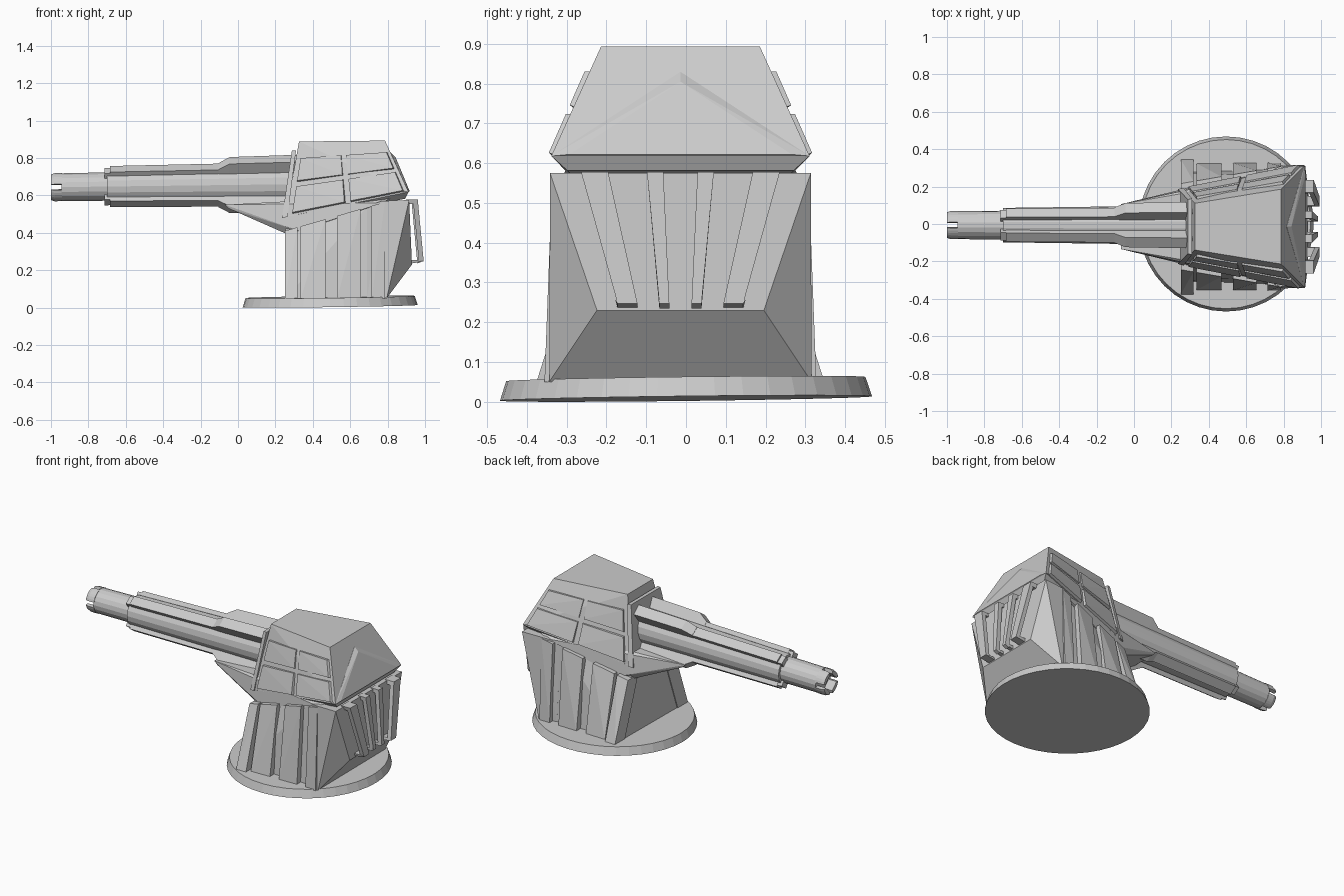
import bpy, bmesh
from math import sin, cos, pi, radians
from mathutils import Vector, Matrix

if "Cube" in bpy.data.objects:
    bpy.data.objects.remove(bpy.data.objects["Cube"])

CY = -0.014          # centre plane of the gun house
BY = -0.006          # barrel axis


def bz(x):
    """Height of the slightly drooping barrel axis."""
    return 0.656 + 0.0125 * x


def finish(name, bm):
    bmesh.ops.recalc_face_normals(bm, faces=bm.faces)
    me = bpy.data.meshes.new(name)
    bm.to_mesh(me)
    bm.free()
    ob = bpy.data.objects.new(name, me)
    bpy.context.collection.objects.link(ob)
    return ob


def hull(name, pts):
    bm = bmesh.new()
    for p in pts:
        bm.verts.new(p)
    r = bmesh.ops.convex_hull(bm, input=bm.verts[:])
    junk = [g for g in r["geom_interior"] if isinstance(g, bmesh.types.BMVert)]
    if junk:
        bmesh.ops.delete(bm, geom=junk, context="VERTS")
    bmesh.ops.dissolve_limit(bm, angle_limit=radians(1), verts=bm.verts[:], edges=bm.edges[:])
    return finish(name, bm)


def sym(pts):
    return [(x, CY + s * y, z) for x, y, z in pts for s in (-1, 1)]


def lathe_x(name, profile, n=18):
    """Closed round bar along x from (x, radius) pairs, around the barrel axis."""
    bm = bmesh.new()
    rings = []
    for x, r in profile:
        rings.append([bm.verts.new((x, BY + r * cos(2 * pi * i / n), bz(x) + r * sin(2 * pi * i / n)))
                      for i in range(n)])
    for a, b in zip(rings, rings[1:]):
        for i in range(n):
            j = (i + 1) % n
            bm.faces.new((a[i], a[j], b[j], b[i]))
    bm.faces.new(rings[0])
    bm.faces.new(rings[-1])
    return finish(name, bm)


def barrel_rib(name, angle, sections):
    """Radial bar on the barrel; sections are (x, inner, outer, half width)."""
    a = radians(angle)
    pts = []
    for x, r0, r1, w in sections:
        for r in (r0, r1):
            for k in (-w, w):
                pts.append((x, BY + r * cos(a) - k * sin(a), bz(x) + r * sin(a) + k * cos(a)))
    hull(name, pts)


# Base disc, very slightly tilted
bm = bmesh.new()
bmesh.ops.create_cone(bm, cap_ends=True, segments=40, radius1=0.468, radius2=0.452, depth=0.049,
                      matrix=Matrix.Translation((0, 0, 0.0245)))
disc = finish("base_disc", bm)
disc.location = (0.493, 0, 0.008)
disc.rotation_euler = (0.012, -0.013, 0)

# Pedestal body: front block and flared rear block
hull("pedestal_front", sym([
    (.255, .29, .05), (.70, .305, .05), (.255, .19, .42), (.32, .205, .44), (.70, .27, .55)]))
hull("pedestal_rear", sym([
    (.69, .305, .05), (.795, .33, .05), (.69, .27, .545), (.77, .318, .57),
    (.93, .21, .23), (.915, .328, .575)]))

# Vertical armour strips on both pedestal sides: (x0, x1, bottom half width)
for k, (x0, x1, yb) in enumerate([(.25, .318, .362), (.335, .467, .338), (.53, .655, .34),
                                  (.715, .785, .342)]):
    for s in (-1, 1):
        pts = []
        for x in (x0, x1):
            t = (x - .25) / .52
            top = .41 + .15 * t
            yt = .23 + .09 * t
            for y, z in ((yb, .05), (yb - .1, .05), (yt, top), (yt - .1, top)):
                pts.append((x, CY + s * y, z))
        hull(f"side_strip_{k}", pts)

# Rear handle bars: (bottom inner, bottom outer, top inner, top outer, reach)
for k, (b0, b1, t0, t1, out) in enumerate([(.108, .158, .182, .25, .993), (.028, .053, .043, .084, .985)]):
    for s in (-1, 1):
        def row(x0, x1, f):
            lo, hi = b0 + (t0 - b0) * f, b1 + (t1 - b1) * f
            return [(x - .032 * f, CY + s * y, .235 + .343 * f + (.012 if x > .96 and f == 0 else 0))
                    for x in (x0, x1) for y in (lo, hi)]
        hull(f"rear_handle_{k}", row(out - .026, out, 0) + row(out - .026, out, 1))
        hull(f"handle_foot_{k}", row(.92, out, 0) + row(.92, out - .002, .06))
        hull(f"handle_cap_{k}", row(.93, out, .93) + row(.93, out, 1))

# Wedge under the gun house and barrel
hull("under_wedge", sym([
    (-.07, .12, .55), (-.05, .12, .53), (.28, .17, .385), (.325, .215, .41),
    (.77, .30, .56), (.25, .19, .495), (.85, .28, .60)]))

# Gun house shell
SIDE = [(.255, .195, .485), (.912, .325, .618), (.786, .2, .893), (.326, .125, .888)]
hull("gun_house", sym(SIDE + [(.893, .285, .582), (.28, .17, .46)]))

# Front frame of the gun house
hull("front_frame", sym([(.235, .2, .48), (.265, .208, .485), (.288, .145, .84), (.31, .15, .84)]))

# Raised side panels, two by two on each side
A, B, C, D = [Vector(p) for p in SIDE]
normal = (B - A).cross(D - A).normalized()
if normal.y < 0:
    normal = -normal


def on_side(u, v):
    return A.lerp(B, u).lerp(D.lerp(C, u), v)


for u0, u1 in ((.05, .49), (.53, .97)):
    for v0, v1 in ((.02, .40), (.45, .78)):
        corners = [(u0, v0), (u1, v0), (u1, v1), (u0, v1)]
        um, vm = (u0 + u1) / 2, (v0 + v1) / 2
        pts = [on_side(u, v) - normal * .01 for u, v in corners]
        pts += [on_side(um + (u - um) * .97, vm + (v - vm) * .92) + normal * .016 for u, v in corners]
        for s in (-1, 1):
            hull("side_panel", [(p.x, CY + s * p.y, p.z) for p in pts])

# Raised triangular plate on the back
hull("rear_plate", [(x + d, CY + y, z) for x, y, z in ((.812, 0, .83), (.908, -.325, .618), (.908, .325, .618))
                    for d in (-.03, .004)] + [(.842, CY, .805), (.918, CY - .28, .622), (.918, CY + .28, .622)])

# Barrel core and muzzle with four prongs
lathe_x("barrel", [(-.945, .075), (-.70, .077), (-.70, .092), (-.1, .1), (.35, .108)])
for q in range(4):
    pts = []
    for i in range(7):
        a = radians(45 + 90 * q - 33 + 66 * i / 6)
        for x, r in ((-1, .07), (-.98, .077), (-.94, .077)):
            pts.append((x, BY + r * cos(a), bz(x) + r * sin(a)))
        if i in (0, 6):
            for x in (-1, -.94):
                pts.append((x, BY + .054 * cos(a), bz(x) + .054 * sin(a)))
    hull("muzzle_prong", pts)

# Four long diagonal ribs with stepped tips, and shroud blocks at the gun house
for a in (55, 125, 235, 305):
    barrel_rib("barrel_rib", a, [(-.685, .05, .114, .028), (.28, .05, .124, .03)])
    barrel_rib("rib_tip", a, [(-.715, .05, .104, .026), (-.68, .05, .104, .026)])
    barrel_rib("barrel_shroud", a, [(-.105, .06, .122, .03), (-.045, .06, .16, .032), (.32, .06, .168, .034)])
